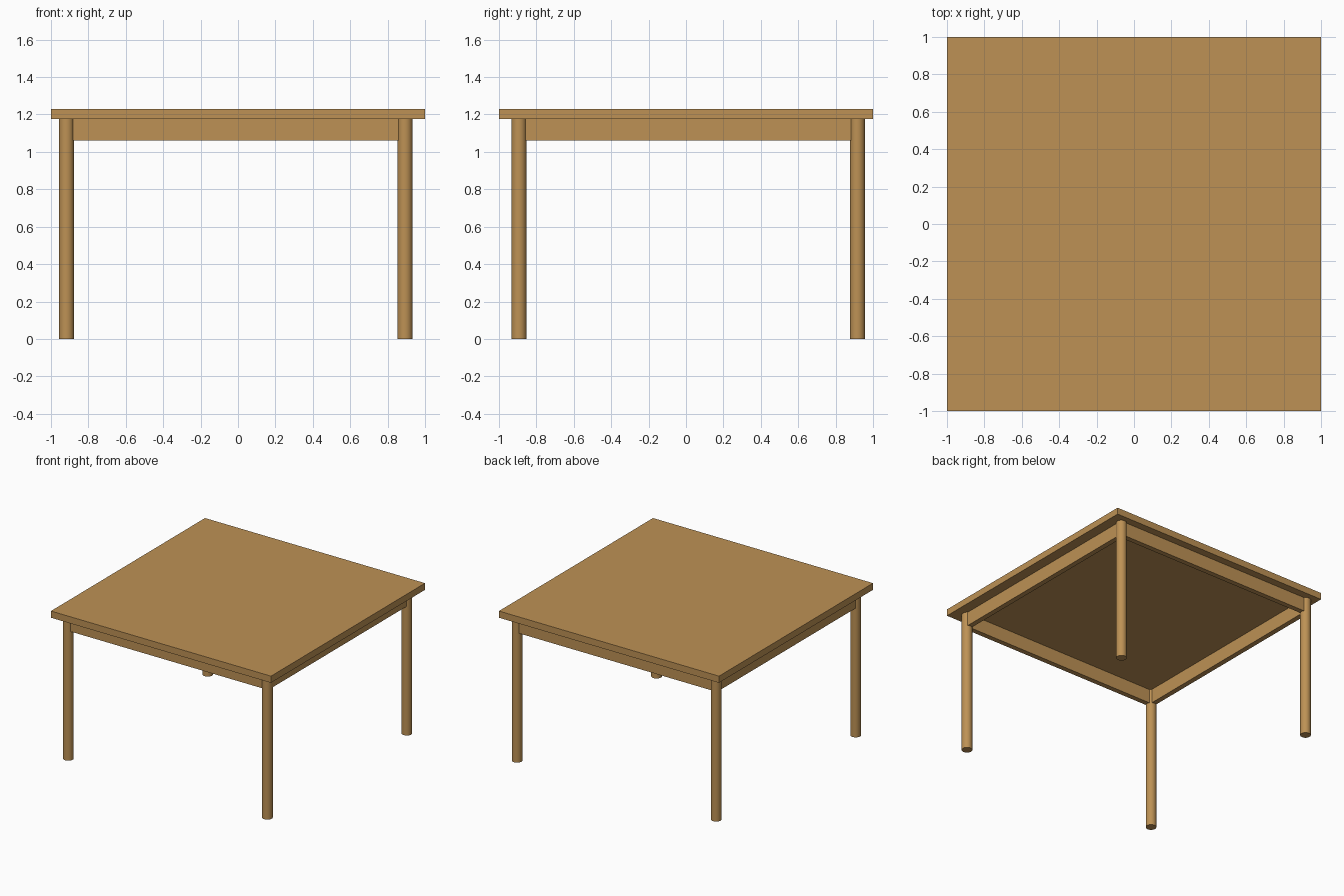
import bpy, math

if "Cube" in bpy.data.objects:
    bpy.data.objects.remove(bpy.data.objects["Cube"])

wood = bpy.data.materials.new("warm wood")
wood.diffuse_color = (0.51, 0.285, 0.09, 1)
wood.use_nodes = True
wood.node_tree.nodes["Principled BSDF"].inputs["Base Color"].default_value = wood.diffuse_color

TOP_Z, UNDER_Z, APRON_Z = 1.23, 1.175, 1.06
CX, CY, HALF = -0.012, 0.012, 0.905      # frame sits slightly off centre
LEG_R, APRON_T = 0.04, 0.042


def box(name, x0, x1, y0, y1, z0, z1):
    bpy.ops.mesh.primitive_cube_add(
        size=1, location=((x0 + x1) / 2, (y0 + y1) / 2, (z0 + z1) / 2))
    ob = bpy.context.object
    ob.name = name
    ob.scale = (x1 - x0, y1 - y0, z1 - z0)
    bpy.ops.object.transform_apply(location=False, rotation=False, scale=True)
    ob.data.materials.append(wood)


def leg(name, x, y):
    bpy.ops.mesh.primitive_cylinder_add(
        vertices=32, radius=LEG_R, depth=UNDER_Z, location=(x, y, UNDER_Z / 2))
    ob = bpy.context.object
    ob.name = name
    ob.data.materials.append(wood)
    bpy.ops.object.shade_smooth_by_angle(angle=math.radians(35))


# Table top
box("table_top", -1, 1, -1, 1, UNDER_Z, TOP_Z)

# Round legs
for sx, side in ((-1, "left"), (1, "right")):
    for sy, end in ((-1, "front"), (1, "back")):
        leg(f"{end}_{side}_leg", CX + sx * HALF, CY + sy * HALF)

# Apron rails, ends buried in the legs
reach = HALF - 0.02
t = APRON_T / 2
for s, name in ((-1, "front"), (1, "back")):
    y = CY + s * HALF
    box(name + "_apron", CX - reach, CX + reach, y - t, y + t, APRON_Z, UNDER_Z)
for s, name in ((-1, "left"), (1, "right")):
    x = CX + s * HALF
    box(name + "_apron", x - t, x + t, CY - reach, CY + reach, APRON_Z, UNDER_Z)
